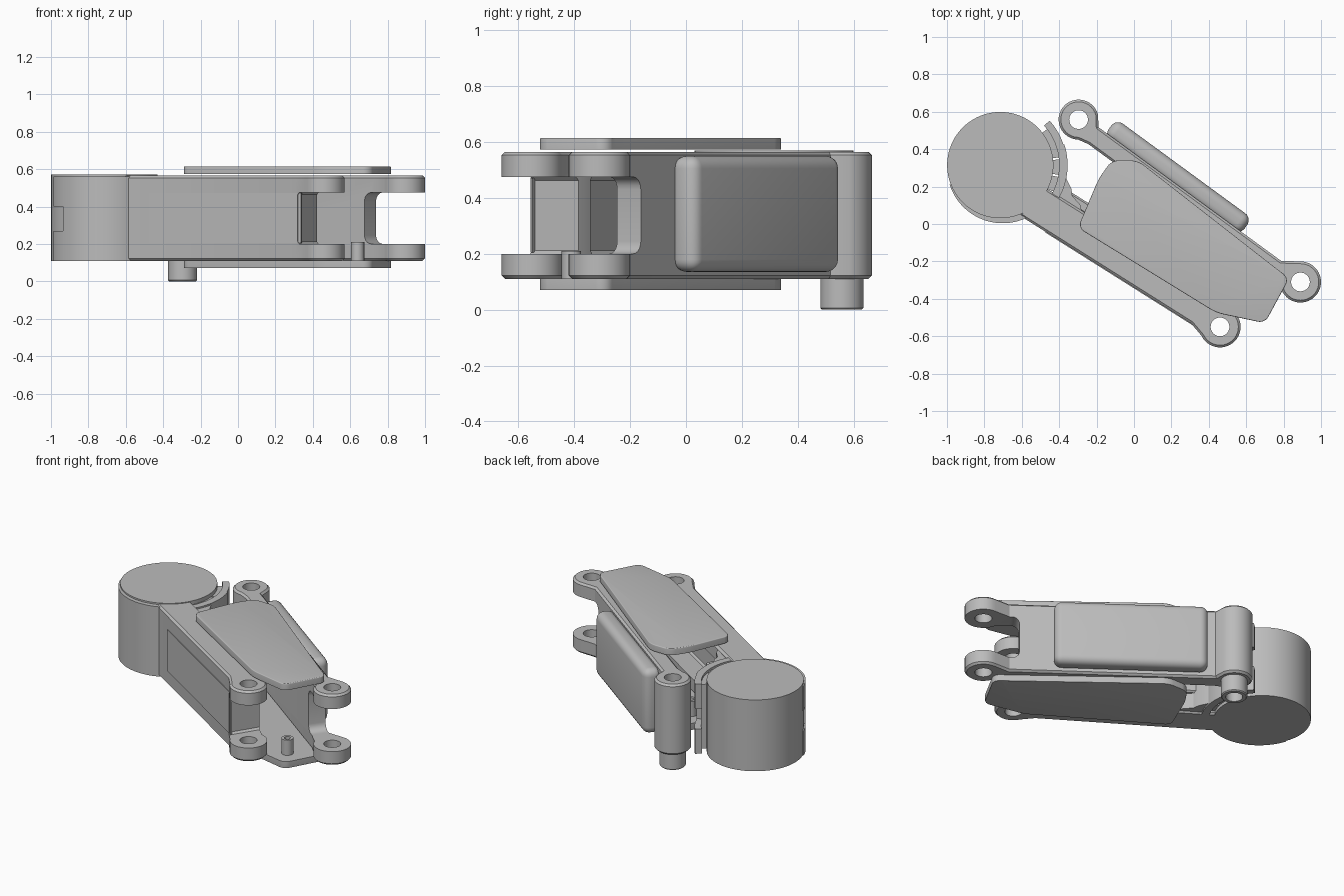
import bpy, bmesh, math

if "Cube" in bpy.data.objects:
    bpy.data.objects.remove(bpy.data.objects["Cube"], do_unlink=True)

GREY = (0.5, 0.5, 0.5, 1)
mat = bpy.data.materials.new("plain grey")
mat.use_nodes = True
mat.diffuse_color = GREY
mat.node_tree.nodes["Principled BSDF"].inputs["Base Color"].default_value = GREY

LOW, HIGH = 0.11, 0.565            # height range of both arms
FORK_LOW, FORK_HIGH = 0.2, 0.475   # gap between the fork tines


def arc(cx, cy, r, a0, a1, n=24):
    angles = [math.radians(a0 + (a1 - a0) * i / n) for i in range(n + 1)]
    return [(cx + r * math.cos(a), cy + r * math.sin(a)) for a in angles]


def circle(cx, cy, r, n=48):
    return arc(cx, cy, r, 0, 360, n)[:-1]


def sector(cx, cy, r0, r1, a0, a1):
    return arc(cx, cy, r1, a0, a1) + arc(cx, cy, r0, a1, a0)


def rect(u0, u1, v0, v1):
    return [(u0, v0), (u1, v0), (u1, v1), (u0, v1)]


def frame(origin, angle, side):
    """Maps along/outward coordinates of an arm to the ground plane."""
    c, s = math.cos(math.radians(angle)), math.sin(math.radians(angle))
    return lambda pts: [(origin[0] + u * c - side * v * s,
                         origin[1] + u * s + side * v * c) for u, v in pts]


def prism(name, pts, z0, z1, corner=0, rim=0, steps=1, ends=(0, 1)):
    """Extruded outline with rounded corners and bevelled rims."""
    bm = bmesh.new()
    base = bm.faces.new([bm.verts.new((x, y, z0)) for x, y in pts])
    new = bmesh.ops.extrude_face_region(bm, geom=[base])["geom"]
    for v in new:
        if isinstance(v, bmesh.types.BMVert):
            v.co.z = z1
    bmesh.ops.recalc_face_normals(bm, faces=bm.faces)
    if corner:
        edges = [e for e in bm.edges if abs(e.verts[0].co.z - e.verts[1].co.z) > 1e-5]
        bmesh.ops.bevel(bm, geom=edges, offset=corner, segments=6, profile=0.5,
                        affect='EDGES', clamp_overlap=True)
    if rim:
        levels = [(z0, z1)[i] for i in ends]
        edges = [e for e in bm.edges
                 if any(all(abs(v.co.z - z) < 1e-5 for v in e.verts) for z in levels)]
        bmesh.ops.bevel(bm, geom=edges, offset=rim, segments=steps, profile=0.5,
                        affect='EDGES', clamp_overlap=True)
    bmesh.ops.recalc_face_normals(bm, faces=bm.faces)
    mesh = bpy.data.meshes.new(name)
    bm.to_mesh(mesh)
    bm.free()
    mesh.materials.append(mat)
    ob = bpy.data.objects.new(name, mesh)
    bpy.context.collection.objects.link(ob)
    return ob


def cut(ob, cutter):
    mod = ob.modifiers.new("cut", 'BOOLEAN')
    mod.operation, mod.solver, mod.object = 'DIFFERENCE', 'EXACT', cutter
    bpy.context.view_layer.objects.active = ob
    bpy.ops.object.modifier_apply(modifier=mod.name)
    bpy.data.objects.remove(cutter, do_unlink=True)


# Long front arm: fork at one end, butting against the drum at the other
front = frame((0.46, -0.55), 147.8, 1)
outline = ([(0.14, 0.067)] + arc(0, 0, 0.11, 58, 292) + [(0.18, -0.132), (1.215, -0.132), (1.228, 0.067)])
front_arm = prism("front_arm", front(outline), LOW, HIGH, rim=0.012)
cut(front_arm, prism("fork_cutter", front(rect(-0.3, 0.12, -0.3, 0.3)), FORK_LOW, FORK_HIGH, rim=0.012))
cut(front_arm, prism("hole_cutter", front(circle(0, 0, 0.05)), -1, 1))
# Hollow inner side of the arm, open towards the middle
cut(front_arm, prism("channel_cutter", front(rect(0.18, 1.0, -0.3, 0.0)), FORK_LOW, FORK_HIGH, rim=0.012))
prism("front_panel", front(rect(0.1, 1.06, 0.064, 0.071)), FORK_LOW + 0.004, FORK_HIGH - 0.004)
prism("inner_tab", front(rect(0.9, 1.12, -0.185, -0.125)), 0.22, 0.46, rim=0.01)

# Slim rear arm: fork at one end, hinge column at the other
rear = frame((0.89, -0.31), 143.8, -1)
LENGTH = 1.47
outline = ([(0.15, 0.03)] + arc(0, 0, 0.11, 52, 308) + [(0.15, -0.075), (LENGTH - 0.12, -0.075)]
           + arc(LENGTH, 0, 0.107, -125, 130) + [(LENGTH - 0.11, 0.03)])
rear_arm = prism("rear_arm", rear(outline), LOW, HIGH, rim=0.012)
cut(rear_arm, prism("fork_cutter", rear(rect(-0.3, 0.21, -0.3, 0.3)), FORK_LOW, FORK_HIGH, rim=0.045, steps=5))
cut(rear_arm, prism("hole_cutter", rear(circle(0, 0, 0.05)), -1, 1))
cut(rear_arm, prism("hole_cutter", rear(circle(LENGTH, 0, 0.05)), -1, 1))
pin = prism("hinge_pin", rear(circle(LENGTH, 0, 0.077)), 0, LOW + 0.02, rim=0.006, ends=(0,))
cut(pin, prism("hole_cutter", rear(circle(LENGTH, 0, 0.05)), -1, 1))

# Rounded cushion on the outside of the rear arm
cushion = prism("side_cushion", rear(rect(0.41, 1.31, 0.01, 0.122)), 0.135, 0.55)
bm = bmesh.new()
bm.from_mesh(cushion.data)
bmesh.ops.bevel(bm, geom=bm.edges[:], offset=0.045, segments=6, profile=0.5, affect='EDGES')
bm.to_mesh(cushion.data)
bm.free()

# Matching upper and lower cover plates
cover = [(0.02, 0.34), (-0.12, 0.34), (-0.19, 0.24), (-0.30, -0.02), (0.44, -0.475),
         (0.70, -0.53), (0.83, -0.29), (0.77, -0.245)]
prism("upper_cover", cover, 0.573, 0.615, corner=0.045, rim=0.03, steps=4, ends=(1,))
prism("lower_cover", cover, 0.07, 0.112, corner=0.045, rim=0.03, steps=4, ends=(0,))

# Screw posts on the lower cover
for x, y in [(0.64, -0.41), (-0.12, 0.12)]:
    post = prism("screw_post", circle(x, y, 0.035, 24), 0.1, 0.21)
    cut(post, prism("hole_cutter", circle(x, y, 0.018, 24), 0.15, 0.5))

# Drum and its partial housing
DRUM = (-0.715, 0.315)
prism("drum", circle(*DRUM, 0.284, 96), LOW, 0.57)
HOUSING = (-0.702, 0.302)
prism("housing_wall", sector(*HOUSING, 0.26, 0.298, -142, -50), LOW, 0.56)
for z0, z1 in [(LOW, 0.27), (0.40, 0.56)]:
    prism("housing_lug", sector(*HOUSING, 0.27, 0.298, -162, -142), z0, z1)
    prism("collar_lug", sector(*DRUM, 0.315, 0.355, 18, 42), z0, z1)
prism("collar_wall", sector(*DRUM, 0.315, 0.36, -42, 18), LOW, 0.56)
for a in (-36, -19, -2, 15, 30):
    prism("inner_collar", sector(*DRUM, 0.28, 0.318, a - 7.5, a + 7.5), LOW + 0.02, 0.545)
prism("collar_foot", [(-0.42, 0.10), (-0.28, 0.065), (-0.285, 0.10), (-0.33, 0.15),
                      (-0.335, 0.19), (-0.37, 0.26), (-0.42, 0.2)], LOW + 0.01, 0.55)

# Smooth rounded parts while keeping hard edges
bpy.ops.object.select_all(action='DESELECT')
for ob in bpy.context.collection.objects:
    if ob.type == 'MESH' and mat.name in ob.data.materials:
        ob.select_set(True)
        bpy.context.view_layer.objects.active = ob
bpy.ops.object.shade_smooth_by_angle(angle=math.radians(30))
